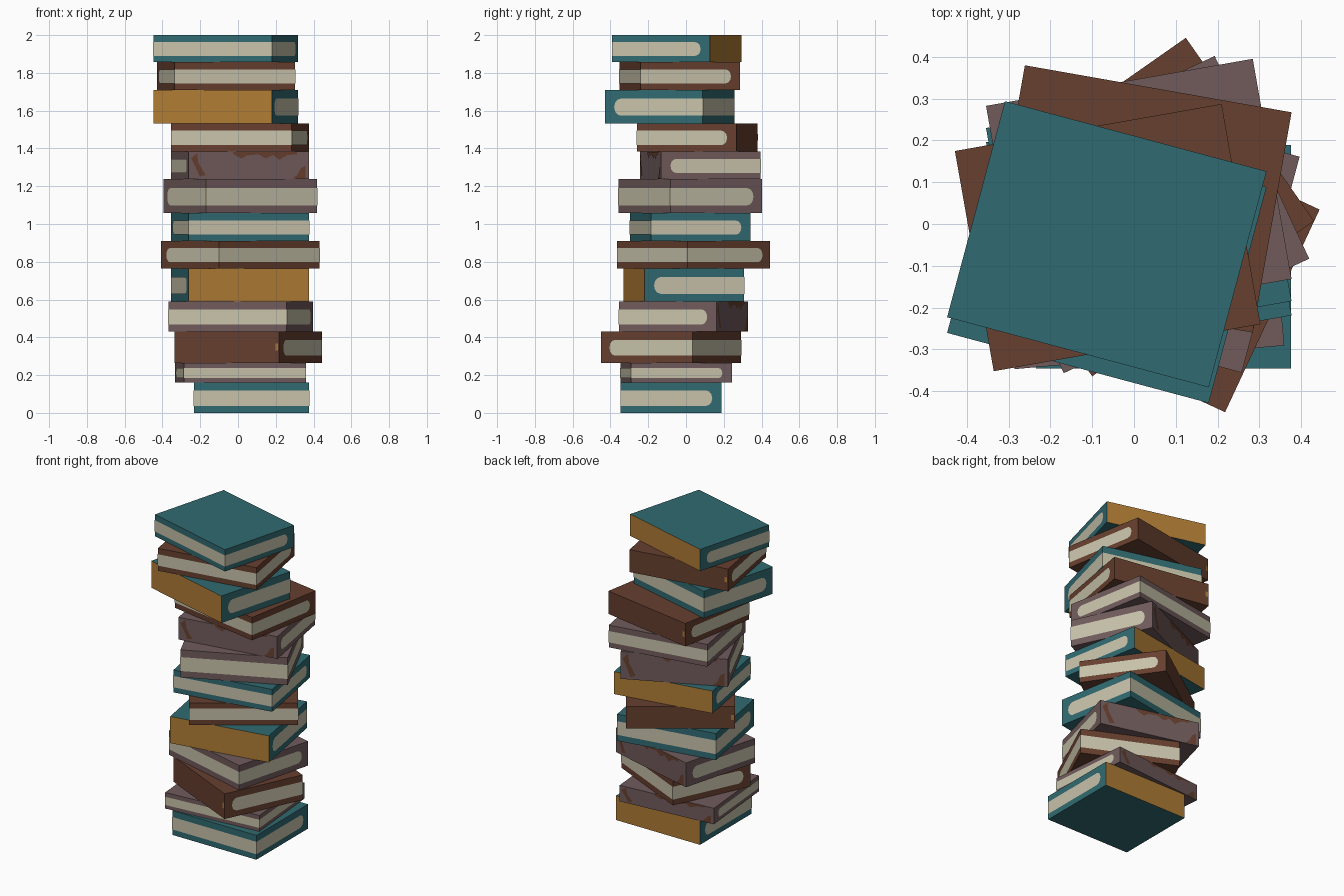
import bpy, bmesh, math
from mathutils import Matrix, Vector

if "Cube" in bpy.data.objects:
    bpy.data.objects.remove(bpy.data.objects["Cube"])

def mat(name, rgb):
    m = bpy.data.materials.new(name)
    m.diffuse_color = (*rgb, 1)
    m.use_nodes = True
    m.node_tree.nodes["Principled BSDF"].inputs["Base Color"].default_value = m.diffuse_color
    return m

TEAL = mat("teal", (.030, .145, .165))
BROWN = mat("brown", (.135, .050, .028))
MAUVE = mat("mauve", (.165, .105, .107))
GOLD = mat("gold", (.43, .20, .035))
CREAM = mat("cream", (.57, .54, .40))

EPS = .0015          # painted details sit just above the cover
LOW, HIGH = .23, .74  # page band, as fractions of the thickness

# worn patches on the mauve spine, (u, v) seen from outside
PATCHES = [
    [(.02, .75), (.05, .5), (.09, .1), (.14, .15), (.08, .6), (.07, .95)],
    [(.36, .99), (.38, .88), (.44, .75), (.48, .86), (.58, .9), (.64, .75), (.70, .88),
     (.75, .7), (.82, .88), (.90, .9), (.90, .99)],
    [(.86, .02), (.97, .02), (.97, .5), (.93, .4), (.90, .15)],
]
GOLD_MARK = [[(.965, .4), (.99, .4), (.99, .62), (.965, .62)]]


def book(name, cover, spine, z0, z1, x0, x1, y0, y1, angle, w=.648, d=.535):
    h = z1 - z0
    bm = bmesh.new()

    # solid cover block, spine on local +y
    bmesh.ops.create_cube(bm, size=1, matrix=Matrix.Translation((0, 0, h / 2))
                          @ Matrix.Diagonal((w, d, h, 1)))
    for f in bm.faces:
        f.material_index = 1 if f.normal.y > .9 else 0

    def plate(points, index, outward):
        f = bm.faces.new([bm.verts.new(p) for p in points])
        f.normal_update()
        if f.normal.dot(Vector(outward)) < 0:
            f.normal_flip()
        f.material_index = index

    # page band: front strip and two sides with rounded ends
    a, b = LOW * h, HIGH * h
    X, Y = w / 2 + EPS, -d / 2 - EPS
    plate([(-X, Y, a), (X, Y, a), (X, Y, b), (-X, Y, b)], 2, (0, -1, 0))
    r = (b - a) / 2
    end = d / 2 - .05
    arc = [(end - r * .8 + r * .8 * math.cos(t), (a + b) / 2 + r * math.sin(t))
           for t in (math.radians(-90 + 30 * i) for i in range(7))]
    for s in (-1, 1):
        plate([(s * X, Y, b), (s * X, Y, a)] + [(s * X, y, z) for y, z in arc], 2, (s, 0, 0))

    # spine decoration
    marks = PATCHES if cover is MAUVE else GOLD_MARK if cover is BROWN else []
    for poly in marks:
        plate([(w * (.5 - u), d / 2 + EPS, v * h) for u, v in poly], 3, (0, 1, 0))

    me = bpy.data.meshes.new(name)
    bm.to_mesh(me)
    bm.free()
    for m in (cover, spine, CREAM, BROWN if cover is MAUVE else GOLD):
        me.materials.append(m)
    ob = bpy.data.objects.new(name, me)
    ob.location = ((x0 + x1) / 2, (y0 + y1) / 2, z0)
    ob.rotation_euler.z = math.radians(angle)
    bpy.context.collection.objects.link(ob)


# stack from bottom to top: cover, spine, top height, x and y extents, turn
STACK = [
    (TEAL, GOLD, .16, -.235, .377, -.345, .188, 0),
    (MAUVE, MAUVE, .265, -.333, .360, -.345, .240, 5),
    (BROWN, BROWN, .43, -.335, .444, -.450, .292, 155),
    (MAUVE, MAUVE, .59, -.372, .400, -.355, .328, -15),
    (TEAL, GOLD, .765, -.355, .378, -.330, .307, 190),
    (BROWN, BROWN, .91, -.408, .432, -.363, .444, 35),
    (TEAL, GOLD, 1.057, -.355, .378, -.295, .340, 10),
    (MAUVE, MAUVE, 1.237, -.395, .420, -.357, .402, 25),
    (MAUVE, MAUVE, 1.383, -.355, .378, -.242, .393, 190),
    (BROWN, BROWN, 1.533, -.355, .378, -.260, .380, -10),
    (TEAL, GOLD, 1.71, -.450, .320, -.428, .256, 165),
    (BROWN, BROWN, 1.857, -.431, .305, -.352, .287, 10),
    (TEAL, GOLD, 2.0, -.450, .320, -.392, .295, -15),
]
z = 0
for i, (cover, spine, top, *rest) in enumerate(STACK):
    size = dict(w=.610) if i in (0, 2) else {}
    book(f"book_{i + 1:02d}", cover, spine, z, top, *rest, **size)
    z = top
